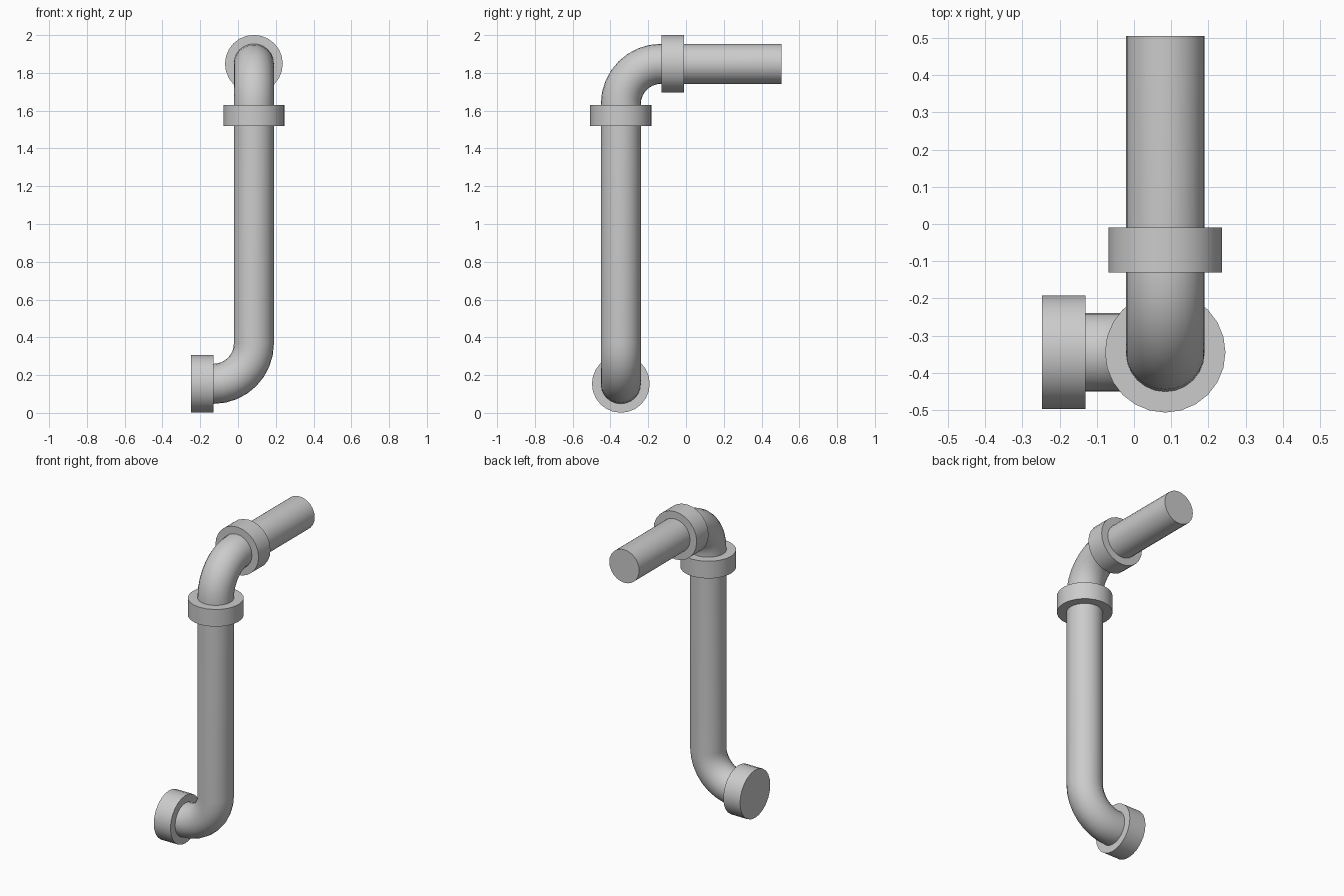
import bpy, bmesh
from math import sin, cos, pi
from mathutils import Vector

if "Cube" in bpy.data.objects:
    bpy.data.objects.remove(bpy.data.objects["Cube"])

SIDES = 24
R = 0.106            # pipe radius
BEND = 0.213         # bend radius at pipe centre
X, Y = 0.084, -0.345 # axis of the upright
Z_LOW, Z_TOP = 0.154, 1.848


def sweep(name, rings, side, radius):
    """Capped round tube through (centre, direction) rings; side is normal to the path plane."""
    bm = bmesh.new()
    side = Vector(side)
    loops = []
    for centre, direction in rings:
        up = Vector(direction).normalized().cross(side)
        loops.append([bm.verts.new(Vector(centre) + radius * (side * cos(a) + up * sin(a)))
                      for a in (2 * pi * i / SIDES for i in range(SIDES))])
    for a, b in zip(loops, loops[1:]):
        for i in range(SIDES):
            j = (i + 1) % SIDES
            bm.faces.new((a[i], a[j], b[j], b[i]))
    bm.faces.new(loops[0])
    bm.faces.new(loops[-1])
    bmesh.ops.recalc_face_normals(bm, faces=bm.faces)
    mesh = bpy.data.meshes.new(name)
    bm.to_mesh(mesh)
    bm.free()
    obj = bpy.data.objects.new(name, mesh)
    bpy.context.collection.objects.link(obj)
    bpy.ops.object.select_all(action='DESELECT')
    obj.select_set(True)
    bpy.context.view_layer.objects.active = obj
    bpy.ops.object.shade_smooth_by_angle(angle=pi / 5)
    return obj


def bend(centre, start, end, steps=8):
    """Quarter turn from direction start to direction end."""
    c, s, e = Vector(centre), Vector(start), Vector(end)
    angles = [pi / 2 * i / steps for i in range(steps + 1)]
    return [(c + BEND * (s * sin(t) - e * cos(t)), s * cos(t) + e * sin(t)) for t in angles]


EAST, NORTH, UP = (1, 0, 0), (0, 1, 0), (0, 0, 1)

# Lower elbow and upright
sweep("upright_pipe",
      [((-0.19, Y, Z_LOW), EAST)]
      + bend((X - BEND, Y, Z_LOW + BEND), EAST, UP)
      + [((X, Y, 1.57), UP)], NORTH, R)

# Upper elbow and outlet
sweep("outlet_pipe",
      [((X, Y, 1.57), UP)]
      + bend((X, Y + BEND, Z_TOP - BEND), UP, NORTH)
      + [((X, 0.505, Z_TOP), NORTH)], EAST, R)

# Collars
sweep("base_collar", [((-0.248, Y, Z_LOW), EAST), ((-0.13, Y, Z_LOW), EAST)], NORTH, 0.153)
sweep("upright_collar", [((X, Y, 1.52), UP), ((X, Y, 1.63), UP)], EAST, 0.162)
sweep("outlet_collar", [((X, -0.13, Z_TOP), NORTH), ((X, -0.01, Z_TOP), NORTH)], EAST, 0.153)
